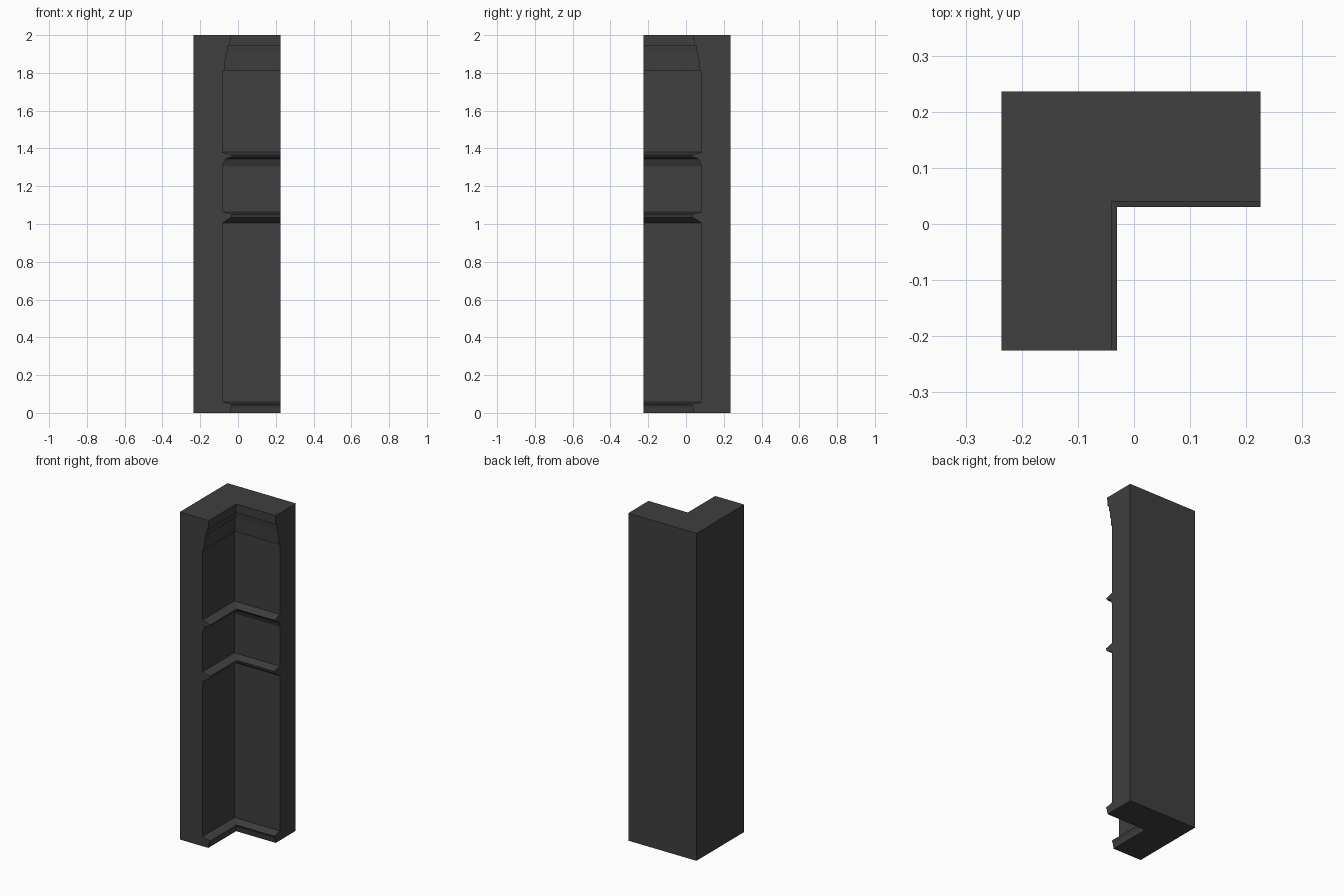
import bpy
import bmesh
import math

cube = bpy.data.objects.get("Cube")
if cube:
    bpy.data.objects.remove(cube, do_unlink=True)

OUTER = 0.236    # outer faces of the corner
END = 0.225      # ends of both arms
WALL = 0.083     # recessed panel depth

# Moulding outlines from the floor up: (height, inset from the centre lines)
skirting = [(0, 0.043), (0.03, 0.038), (0.046, 0.03), (0.058, WALL)]
chair_rail = [(1.005, WALL), (1.02, 0.06), (1.035, 0.035),
              (1.052, 0.03), (1.064, WALL)]
picture_rail = [(1.305, WALL), (1.345, 0.066), (1.352, 0.04),
                (1.365, 0.03), (1.38, WALL)]
cornice = [(1.81, WALL), (1.811, 0.073), (1.86, 0.07), (1.861, 0.066),
           (1.905, 0.063), (1.906, 0.058), (1.945, 0.053),
           (1.946, 0.042), (2.0, 0.04)]


def material(name, colour):
    mat = bpy.data.materials.new(name)
    mat.use_nodes = True
    mat.diffuse_color = colour
    mat.node_tree.nodes["Principled BSDF"].inputs["Base Color"].default_value = colour
    return mat


def section(d):
    """Outline of the L-shaped plan with its inner corner at (-d, d)."""
    return [(-OUTER, -END), (-d, -END), (-d, d), (END, d), (END, OUTER), (-OUTER, OUTER)]


def corner_column(name, profile, mat):
    """Stack plan outlines up the profile and skin them."""
    bm = bmesh.new()
    rings = [[bm.verts.new((x, y, z)) for x, y in section(d)] for z, d in profile]
    for low, high in zip(rings, rings[1:]):
        for i in range(len(low)):
            j = (i + 1) % len(low)
            bm.faces.new((low[i], low[j], high[j], high[i]))
    bm.faces.new(rings[0][::-1])
    bm.faces.new(rings[-1])
    # Merge the flat outer strips into single faces
    bmesh.ops.dissolve_limit(bm, angle_limit=math.radians(0.5),
                             verts=bm.verts[:], edges=bm.edges[:])
    bmesh.ops.recalc_face_normals(bm, faces=bm.faces[:])
    mesh = bpy.data.meshes.new(name)
    bm.to_mesh(mesh)
    bm.free()
    mesh.materials.append(mat)
    obj = bpy.data.objects.new(name, mesh)
    bpy.context.collection.objects.link(obj)
    return obj


charcoal = material("charcoal", (0.05, 0.05, 0.05, 1))
corner_column("panelled_corner_wall",
              skirting + chair_rail + picture_rail + cornice, charcoal)
